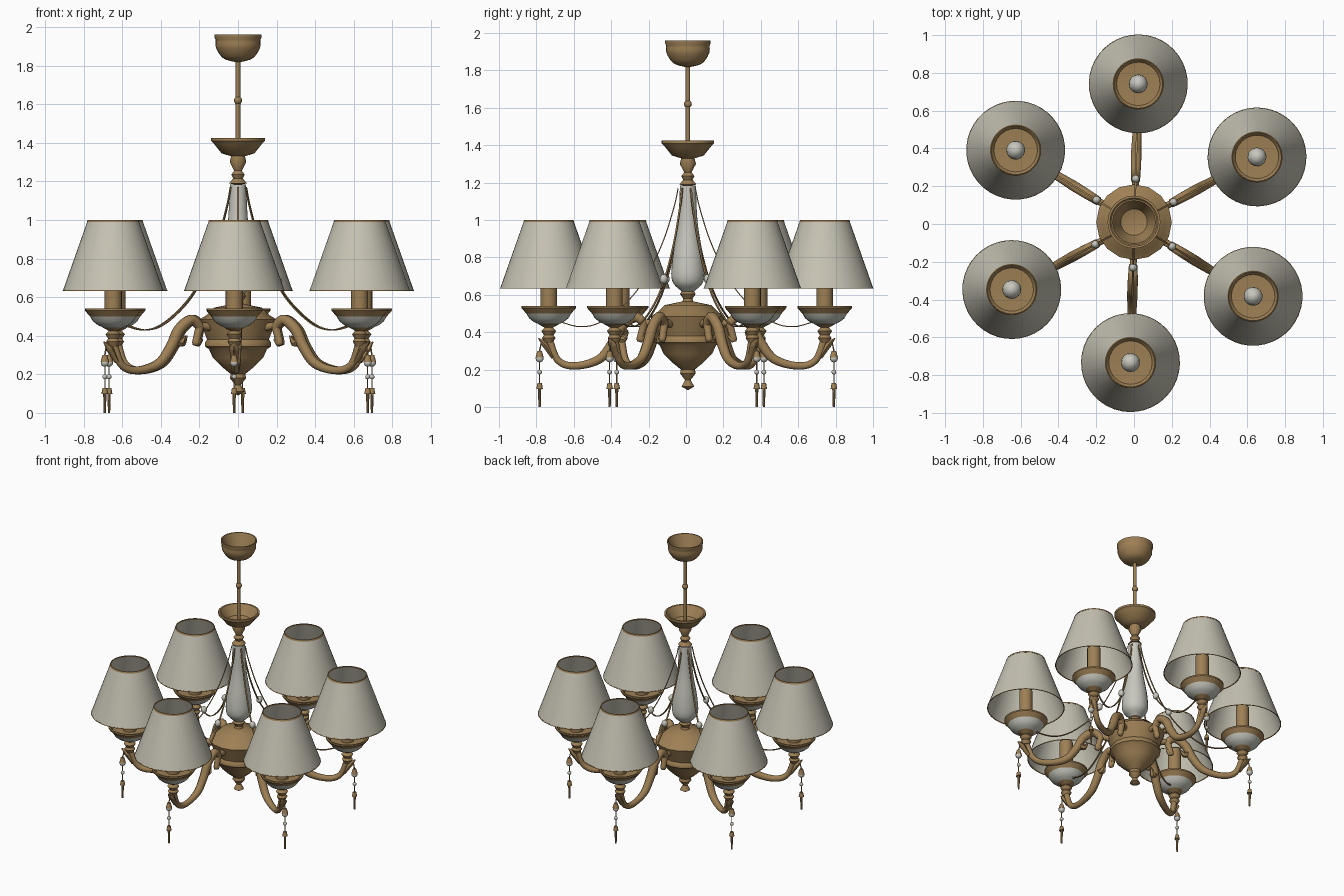
import bpy, bmesh, math
from mathutils import Vector, Matrix

if "Cube" in bpy.data.objects:
    bpy.data.objects.remove(bpy.data.objects["Cube"])


def material(name, rgb):
    m = bpy.data.materials.new(name)
    m.diffuse_color = (*rgb, 1)
    m.use_nodes = True
    m.node_tree.nodes["Principled BSDF"].inputs["Base Color"].default_value = m.diffuse_color
    return m


BRASS = material("antique brass", (0.34, 0.215, 0.09))
FABRIC = material("cream fabric", (0.56, 0.54, 0.45))
GLASS = material("pale porcelain", (0.57, 0.57, 0.51))
LAMP = 0.738       # distance of the lamps from the middle
DROP = 0.787       # distance of the pendants from the middle


def finish(bm, name, mat, angle=40):
    """Smooth faces, keep hard edges sharp, return a mesh."""
    bmesh.ops.remove_doubles(bm, verts=bm.verts, dist=1e-5)
    bmesh.ops.recalc_face_normals(bm, faces=bm.faces)
    for f in bm.faces:
        f.smooth = True
    for e in bm.edges:
        e.smooth = e.calc_face_angle(0) < math.radians(angle)
    me = bpy.data.meshes.new(name)
    bm.to_mesh(me)
    bm.free()
    me.materials.append(mat)
    return me


def smooth_path(pts, steps=6):
    """Catmull-Rom curve through the points."""
    p = [Vector(q) for q in pts]
    p = [2 * p[0] - p[1]] + p + [2 * p[-1] - p[-2]]
    out = []
    for a, b, c, d in zip(p, p[1:], p[2:], p[3:]):
        for i in range(steps):
            t = i / steps
            out.append((2 * b + (c - a) * t + (2 * a - 5 * b + 4 * c - d) * t * t
                        + (3 * b - a - 3 * c + d) * t ** 3) / 2)
    return out + [p[-2]]


def lathe(name, profile, mat, x=0.0, seg=24):
    """Turn (radius, z) points around a vertical axis at x."""
    bm = bmesh.new()
    vs = [bm.verts.new((r, 0, z)) for r, z in profile]
    es = [bm.edges.new(pair) for pair in zip(vs, vs[1:])]
    bmesh.ops.spin(bm, geom=vs + es, cent=(0, 0, 0), axis=(0, 0, 1), angle=2 * math.pi, steps=seg)
    bmesh.ops.translate(bm, verts=bm.verts, vec=(x, 0, 0))
    return finish(bm, name, mat)


def rod(name, r, z0, z1, mat, x=0.0, seg=16, top=None):
    top = r if top is None else top
    return lathe(name, [(0, z0), (r, z0), (top, z1), (0, z1)], mat, x, seg)


def ball(name, r, z, mat, x=0.0, stretch=1.0):
    arc = [math.pi * i / 8 for i in range(9)]
    return lathe(name, [(r * math.sin(a), z - r * stretch * math.cos(a)) for a in arc], mat, x, 16)


def sweep(name, pts, thick, mat, width=1.0, sides=8):
    """Sweep an ellipse along (radius, z) points; thick is interpolated along the path."""
    path = smooth_path(pts)
    bm = bmesh.new()
    rings = []
    for i, p in enumerate(path):
        t = path[min(i + 1, len(path) - 1)] - path[max(i - 1, 0)]
        n = Vector((-t.y, t.x)).normalized()
        u = i / (len(path) - 1) * (len(thick) - 1)
        k0 = min(int(u), len(thick) - 2)
        r = thick[k0] + (thick[k0 + 1] - thick[k0]) * (u - k0)
        ring = []
        for k in range(sides):
            a = 2 * math.pi * (k + 0.5) / sides
            o = r * math.cos(a)
            ring.append(bm.verts.new((p.x + n.x * o, r * width * math.sin(a), p.y + n.y * o)))
        rings.append(ring)
    for a, b in zip(rings, rings[1:]):
        for k in range(sides):
            j = (k + 1) % sides
            bm.faces.new((a[k], a[j], b[j], b[k]))
    bm.faces.new(rings[0])
    bm.faces.new(rings[-1])
    return finish(bm, name, mat, 50)


def place(mesh, matrix=Matrix.Translation((0, 0.01, 0)), suffix=""):
    ob = bpy.data.objects.new(mesh.name + suffix, mesh)
    ob.matrix_world = matrix
    bpy.context.collection.objects.link(ob)


def per_arm(mesh):
    """Repeat a part built along +x on all six arms."""
    for i in range(6):
        turn = Matrix.Rotation(math.radians(28.4 + 60 * i), 4, 'Z')
        place(mesh, Matrix.Translation((0.002, 0.004, 0)) @ turn, "_%d" % (i + 1))


# central column: urn, finial, vase, upper bowl, rod and canopy
place(lathe("finial", [(0, .09), (.034, .11), (.015, .145), (.042, .18), (.036, .21)], BRASS))
place(lathe("body_urn", [(.036, .2), (.085, .24), (.13, .285), (.15, .33), (.172, .345), (.172, .365),
                         (.16, .38), (.2, .485), (.165, .505), (.125, .545), (.03, .565)], BRASS, 0, 16))
place(lathe("stem_base", [(.03, .56), (.025, .58), (.042, .605), (.025, .63)], BRASS))
vase = smooth_path([(.03, .615), (.084, .675), (.083, .79), (.053, .98), (.042, 1.185)], 5)
place(lathe("stem_vase", vase, GLASS))
place(lathe("neck", [(0, 1.18), (.046, 1.19), (.025, 1.215), (.035, 1.235), (.02, 1.255),
                     (.043, 1.3), (.035, 1.335)], BRASS))
place(lathe("upper_bowl", [(.035, 1.33), (.085, 1.345), (.125, 1.395), (.14, 1.41), (.14, 1.425),
                           (.128, 1.425), (.08, 1.36), (0, 1.345)], BRASS))
place(rod("hanging_rod", .012, 1.34, 1.83, BRASS))
place(ball("rod_knot", .021, 1.62, BRASS))
dome = smooth_path([(0, 1.815), (.075, 1.837), (.113, 1.89), (.117, 1.935)], 4)
place(lathe("ceiling_canopy", [*dome, (.122, 1.945), (.122, 1.96), (.114, 1.96), (.07, 1.85), (0, 1.83)], BRASS))

# arms with curled inner end, bracket and leaves
per_arm(sweep("arm", [(.225, .385), (.25, .36), (.238, .41), (.232, .45), (.28, .482), (.35, .43), (.395, .345),
                      (.47, .255), (.6, .22), (.69, .252), (LAMP, .37)],
              [.012, .02, .021, .026, .029, .03, .027, .022, .02, .02], BRASS))
per_arm(sweep("arm_bracket", [(.17, .445), (.24, .455)], [.022, .018], BRASS))
per_arm(sweep("arm_outer_leaf", [(.715, .265), (.76, .335), (.793, .368)], [.012, .018, .003], BRASS, 1.5, 6))
per_arm(sweep("arm_inner_leaf", [(.37, .37), (.34, .362), (.312, .4)], [.02, .018, .003], BRASS, 1.3, 6))

# candle cups, candles and bulbs
per_arm(lathe("cup_base", [(0, .345), (.022, .345), (.036, .37), (.026, .385), (.04, .408), (.022, .425),
                           (.055, .443), (0, .446)], BRASS, LAMP))
per_arm(lathe("cup_porcelain", [(.045, .44), (.08, .455), (.105, .475), (.121, .503)], GLASS, LAMP))
per_arm(lathe("cup_rim", [(.12, .5), (.146, .53), (.146, .54), (.134, .54), (.115, .515), (0, .508)], BRASS, LAMP))
per_arm(rod("candle_sleeve", .045, .5, .76, BRASS, LAMP))
per_arm(ball("bulb", .05, .81, GLASS, LAMP, 1.15))


# lamp shades and thin trims, all following one cone
def shade_band(name, z0, z1, grow, mat):
    r0, r1 = (.26 - .353 * (z - .635) + grow for z in (z0, z1))
    t = .003 + 2 * grow
    per_arm(lathe(name, [(r0, z0), (r1, z1), (r1 - t, z1), (r0 - t, z0), (r0, z0)], mat, LAMP, 40))


shade_band("lamp_shade", .635, 1.0, 0, FABRIC)
shade_band("shade_top_trim", .99, 1.001, .001, BRASS)
shade_band("shade_bottom_trim", .633, .638, .001, BRASS)

# bead chains draped from neck to cups
per_arm(sweep("drape_chain", [(.046, 1.17), (.068, 1.07), (.125, .89), (.21, .71), (.31, .572), (.45, .46),
                              (.57, .43), (.705, .465)], [.004, .004], BRASS, 1.7, 4))
per_arm(ball("chain_bead", .021, .685, GLASS, .235, 1.2))

# hanging pendants
per_arm(sweep("pendant_hook", [(.758, .33), (.775, .35), (DROP, .3)], [.004, .004], BRASS, 1, 6))
per_arm(rod("pendant_wire", .003, .1, .31, BRASS, DROP, 6))
per_arm(rod("pendant_cap", .022, .265, .3, BRASS, DROP, 10, .012))
per_arm(ball("pendant_large_bead", .021, .26, GLASS, DROP))
per_arm(ball("pendant_small_bead", .013, .187, GLASS, DROP))
per_arm(rod("pendant_tip_cap", .018, .097, .128, BRASS, DROP, 10, .012))
per_arm(rod("pendant_tip", .006, 0, .1, BRASS, DROP, 8, .009))
